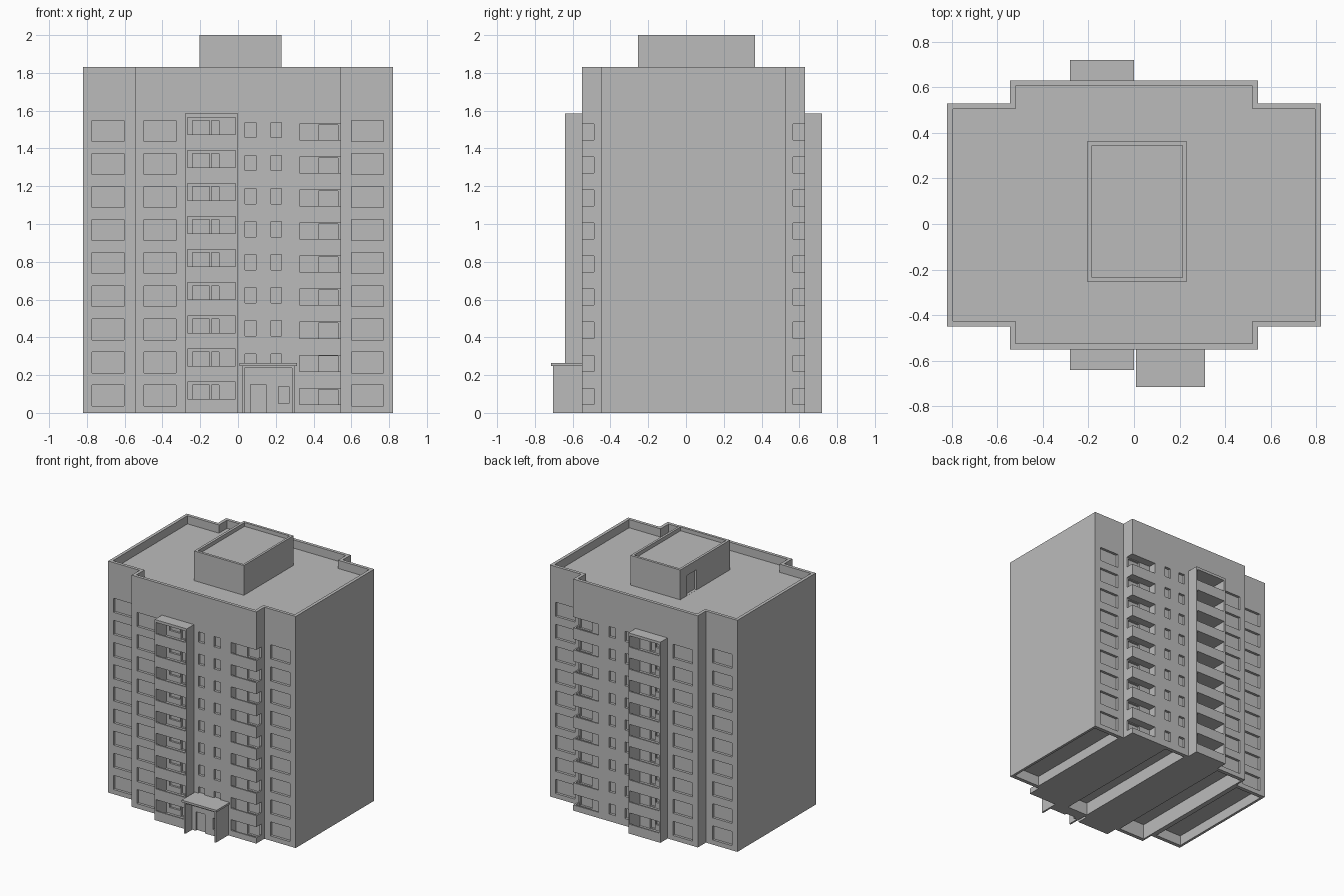
import bpy
import bmesh

if "Cube" in bpy.data.objects:
    bpy.data.objects.remove(bpy.data.objects["Cube"], do_unlink=True)

concrete = bpy.data.materials.new("grey concrete")
concrete.use_nodes = True
GREY = (0.5, 0.5, 0.5, 1)
concrete.diffuse_color = GREY
concrete.node_tree.nodes["Principled BSDF"].inputs["Base Color"].default_value = GREY

FLOORS, STEP = 9, 0.175
FRONT_MID, FRONT_WING = -0.55, -0.45
MID_X, WING_X = 0.545, 0.82


def flip(y):
    """Mirror a depth across the building's middle plane."""
    return 0.08 - y


def make_object(name, bm):
    bmesh.ops.recalc_face_normals(bm, faces=bm.faces)
    mesh = bpy.data.meshes.new(name)
    bm.to_mesh(mesh)
    bm.free()
    mesh.materials.append(concrete)
    obj = bpy.data.objects.new(name, mesh)
    bpy.context.collection.objects.link(obj)
    return obj


def boxes(name, items):
    """One object from boxes given as (x0, x1, y0, y1, z0, z1)."""
    bm = bmesh.new()
    for x0, x1, y0, y1, z0, z1 in items:
        verts = bmesh.ops.create_cube(bm, size=1)["verts"]
        for v in verts:
            v.co = (x1 if v.co.x > 0 else x0,
                    y1 if v.co.y > 0 else y0,
                    z1 if v.co.z > 0 else z0)
    return make_object(name, bm)


def both_sides(items):
    return items + [(a, b, flip(d), flip(c), e, f) for a, b, c, d, e, f in items]


def block(name, inset, z0, z1):
    """Stepped building footprint, extruded."""
    a, b = WING_X - inset, MID_X - inset
    yw, ym = FRONT_WING + inset, FRONT_MID + inset
    front = [(-a, yw), (-b, yw), (-b, ym), (b, ym), (b, yw), (a, yw)]
    outline = front + [(x, flip(y)) for x, y in reversed(front)]
    bm = bmesh.new()
    face = bm.faces.new([bm.verts.new((x, y, z0)) for x, y in outline])
    top = bmesh.ops.extrude_face_region(bm, geom=[face])["geom"]
    for v in top:
        if isinstance(v, bmesh.types.BMVert):
            v.co.z = z1
    return make_object(name, bm)


def combine(target, steps):
    """Run booleans in order, bake them and drop the helpers."""
    for op, helper in steps:
        helper.hide_render = True
        mod = target.modifiers.new(helper.name, 'BOOLEAN')
        mod.operation, mod.object, mod.solver = op, helper, 'EXACT'
    graph = bpy.context.evaluated_depsgraph_get()
    baked = bpy.data.meshes.new_from_object(target.evaluated_get(graph))
    target.modifiers.clear()
    target.data = baked
    for _, helper in steps:
        bpy.data.objects.remove(helper, do_unlink=True)


# Building mass and balcony towers
building = block("apartment_block", 0, 0, 1.83)
towers = boxes("balcony_towers", both_sides([(-0.28, 0, -0.64, -0.5, 0, 1.585)]))

# Openings, floor by floor
rooms, openings, rear_only = [], [], []
for k in range(FLOORS):
    z = k * STEP
    # large windows on the wings and the middle block
    for x, y in ((-0.773, FRONT_WING), (0.6, FRONT_WING), (-0.497, FRONT_MID)):
        rooms.append((x, x + 0.17, y - 0.05, y + 0.02, z + 0.037, z + 0.148))
    # small windows; the entrance replaces the lowest front pair
    for x in (0.038, 0.175):
        window = (x, x + 0.056, -0.6, -0.53, z + 0.057, z + 0.138)
        if k:
            rooms.append(window)
        else:
            rear_only.append((x, x + 0.056, flip(-0.53), flip(-0.6), window[4], window[5]))
    # tower balconies: room behind the parapet, opening above it
    rooms.append((-0.268, -0.012, -0.628, -0.51, z + 0.015, z + 0.164))
    openings.append((-0.268, -0.012, -0.7, -0.62, z + 0.074, z + 0.164))
    openings.append((-0.24, -0.15, -0.52, -0.495, z + 0.06, z + 0.148))
    openings.append((-0.14, -0.1, -0.52, -0.495, z + 0.02, z + 0.148))
    # corner balconies, open on two sides
    rooms.append((0.325, 0.533, -0.538, -0.487, z + 0.015, z + 0.13))
    openings.append((0.325, 0.6, -0.6, -0.487, z + 0.045, z + 0.13))
glazing = [(0.425, 0.53, -0.5, -0.47, k * STEP + 0.02, k * STEP + 0.125)
           for k in range(FLOORS)]

# Hollows under the ground floor
hollows = [(x0, x1, y0, flip(y0), -0.1, depth) for x0, x1, y0, depth in (
    (-0.8, -0.57, -0.42, 0.08), (0.57, 0.8, -0.42, 0.08),
    (-0.53, -0.3, -0.52, 0.12), (0.02, 0.2, -0.52, 0.1))]

combine(building, [
    ('UNION', towers),
    ('DIFFERENCE', block("roof_cutter", 0.025, 1.765, 2.1)),
    ('DIFFERENCE', boxes("room_cutter", both_sides(rooms) + rear_only + hollows)),
    ('DIFFERENCE', boxes("opening_cutter", both_sides(openings))),
    ('DIFFERENCE', boxes("glazing_cutter", both_sides(glazing))),
])

# Roof house with a sunken top and a door
roof_house = boxes("roof_house", [(-0.205, 0.23, -0.255, 0.365, 1.76, 2)])
combine(roof_house, [('DIFFERENCE', boxes("roof_house_cutter", [
    (-0.185, 0.212, -0.235, 0.345, 1.97, 2.1),
    (-0.3, -0.185, 0.16, 0.28, 1.766, 1.925)]))])

# Entrance porch
boxes("entrance_canopy", [(0.008, 0.312, -0.715, -0.535, 0.247, 0.263)])
boxes("entrance_side_walls", [(x, x + 0.014, -0.705, -0.54, 0, 0.25)
                              for x in (0.02, 0.286)])
boxes("entrance_beam", [(0.03, 0.29, -0.705, -0.69, 0.238, 0.25)])
porch_wall = boxes("entrance_wall", [(0.03, 0.29, -0.62, -0.545, 0, 0.25)])
combine(porch_wall, [('DIFFERENCE', boxes("entrance_cutter", [
    (0.065, 0.147, -0.7, -0.603, -0.1, 0.15),
    (0.215, 0.27, -0.7, -0.603, 0.05, 0.14)]))])
